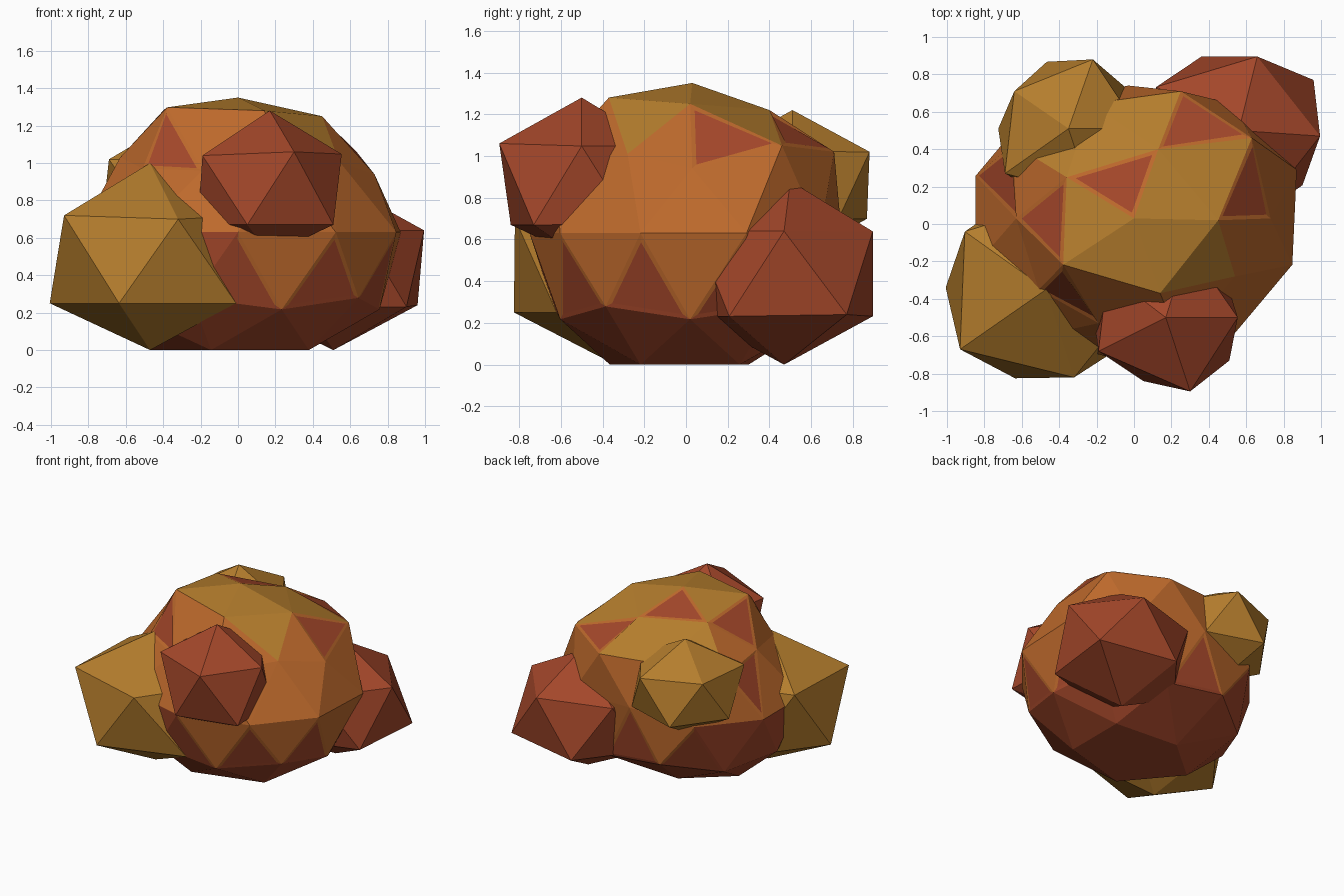
import bpy, bmesh, math
from mathutils import Vector

if "Cube" in bpy.data.objects:
    bpy.data.objects.remove(bpy.data.objects["Cube"])


def material(name, rgb):
    m = bpy.data.materials.new(name)
    m.diffuse_color = (*rgb, 1.0)
    m.use_nodes = True
    m.node_tree.nodes["Principled BSDF"].inputs["Base Color"].default_value = m.diffuse_color
    return m


OCHRE = material("ochre", (0.46, 0.205, 0.026))
ORANGE = material("orange", (0.51, 0.142, 0.025))
RED = material("brick red", (0.37, 0.063, 0.023))


def polar(z, degrees):
    """Unit direction from its height and compass angle."""
    r = math.sqrt(1 - z * z)
    a = math.radians(degrees)
    return Vector((r * math.cos(a), r * math.sin(a), z))


def ico(subdivisions):
    bm = bmesh.new()
    bmesh.ops.create_icosphere(bm, subdivisions=subdivisions, radius=1.0)
    return bm


def place(bm, centre, scale, corners):
    """Scale and move, flatten what falls below ground, pull the uneven corners."""
    for v in bm.verts:
        v.co = Vector([c + k * s for c, k, s in zip(centre, v.co, scale)])
        v.co.z = max(v.co.z, 0.0)
    for corner in corners:
        t = Vector(corner)
        min(bm.verts, key=lambda v: (v.co - t).length).co = t


def finish(bm, name, mats):
    bmesh.ops.recalc_face_normals(bm, faces=bm.faces[:])
    mesh = bpy.data.meshes.new(name)
    bm.to_mesh(mesh)
    bm.free()
    for m in mats:
        mesh.materials.append(m)
    bpy.context.collection.objects.link(bpy.data.objects.new(name, mesh))


# Main boulder: facets coloured by direction
red_spots = [polar(0.93, 108), polar(0.795, 180), polar(0.644, 59),
             polar(0.644, 13), polar(0.644, 229), polar(0.343, 161)]
ochre_spots = [polar(0.795, 36), polar(0.795, 108), polar(0.795, -36),
               polar(0.644, 85), polar(0.644, 131)]


def near(d, spots):
    return any((d - s).length < 0.15 for s in spots)


bm = ico(2)
bordered = []
for f in bm.faces:
    d = f.calc_center_median().normalized()
    angle = math.degrees(math.atan2(d.y, d.x))
    if near(d, red_spots):
        f.material_index = 2
        bordered.append(f)
    elif d.z > 0.88 or near(d, ochre_spots):
        f.material_index = 0
    elif d.z > 0 or (d.z > -0.25 and -80 < angle < 115):
        f.material_index = 1
    else:
        f.material_index = 2
        if d.z > -0.4 and -100 < angle < 130:
            bordered.append(f)
place(bm, (0, 0.02, 0.63), (0.89, 0.77, 0.785), [
    (0, 0.03, 1.35), (0.45, 0.02, 1.25), (0.13, 0.40, 1.22),
    (0.14, -0.37, 1.28), (-0.36, 0.25, 1.25), (0.63, 0.46, 1.05),
    (0.54, -0.28, 1.01), (-0.63, 0.03, 1.03), (0.73, 0.03, 0.94),
    (0.25, 0.71, 1.02), (-0.51, -0.35, 0.97), (-0.19, -0.53, 0.96),
    (-0.03, 0.74, 0.69), (0.87, 0.29, 0.63), (-0.14, 0.30, 0.0)])

# Thin orange border round the red facets, only where they meet another colour
red_edges = {frozenset(v.co.to_tuple(4) for v in e.verts) for e in bm.edges
             if all(f.material_index == 2 for f in e.link_faces)}
rim = bmesh.ops.inset_individual(bm, faces=bordered, thickness=0.021,
                                 use_even_offset=True)
for f in rim["faces"]:
    if f not in bordered:
        touches_red = any(frozenset(v.co.to_tuple(4) for v in e.verts) in red_edges
                          for e in f.edges)
        f.material_index = 2 if touches_red else 1
finish(bm, "main_boulder", [OCHRE, ORANGE, RED])

# Smaller boulders sunk into the main one
for name, mat, centre, scale, corners in [
    ("front_boulder", RED, (0.17, -0.50, 0.86), (0.43, 0.45, 0.42),
     [(-0.19, -0.68, 1.04), (0.30, -0.895, 1.06), (0.51, -0.73, 0.67),
      (0.05, -0.84, 0.67), (0.17, -0.50, 0.51)]),
    ("front_left_boulder", OCHRE, (-0.47, -0.34, 0.485), (0.60, 0.57, 0.525),
     [(-0.93, -0.67, 0.72), (-0.32, -0.82, 0.70), (-0.01, -0.62, 0.25),
      (-0.47, -0.35, 1.0)]),
    ("back_right_boulder", RED, (0.51, 0.47, 0.435), (0.54, 0.50, 0.455),
     [(0.96, 0.77, 0.24), (0.56, 0.50, 0.88), (0.995, 0.47, 0.64)]),
    ("back_left_boulder", OCHRE, (-0.35, 0.51, 0.86), (0.42, 0.42, 0.36),
     [(-0.69, 0.27, 1.02), (-0.64, 0.71, 1.02), (-0.22, 0.88, 1.02)]),
]:
    bm = ico(1)
    place(bm, centre, scale, corners)
    finish(bm, name, [mat])
